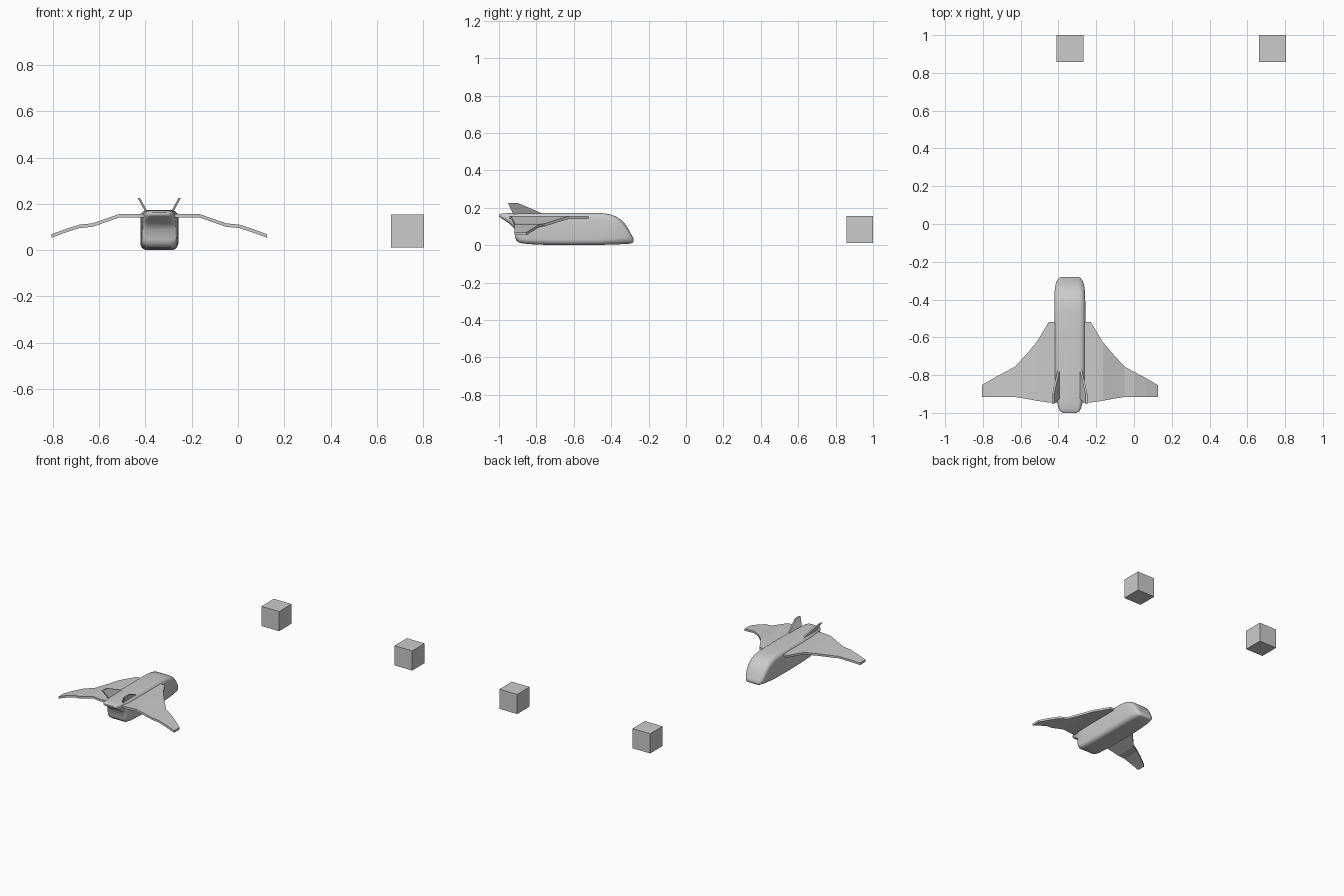
import bpy, bmesh, math

if "Cube" in bpy.data.objects:
    bpy.data.objects.remove(bpy.data.objects["Cube"])

CX = -0.34  # centre line of the glider


def make_object(name, verts, faces, smooth=None):
    mesh = bpy.data.meshes.new(name)
    mesh.from_pydata(verts, [], faces)
    bm = bmesh.new()
    bm.from_mesh(mesh)
    bmesh.ops.recalc_face_normals(bm, faces=bm.faces)
    bm.to_mesh(mesh)
    bm.free()
    obj = bpy.data.objects.new(name, mesh)
    bpy.context.collection.objects.link(obj)
    if smooth:
        bpy.ops.object.select_all(action='DESELECT')
        obj.select_set(True)
        bpy.context.view_layer.objects.active = obj
        bpy.ops.object.shade_smooth_by_angle(angle=math.radians(smooth))
    return obj


def loft(name, rings, smooth=None):
    n = len(rings[0])
    verts = [v for ring in rings for v in ring]
    faces = [(a * n + i, a * n + (i + 1) % n, (a + 1) * n + (i + 1) % n, (a + 1) * n + i)
             for a in range(len(rings) - 1) for i in range(n)]
    last = (len(rings) - 1) * n
    faces += [tuple(range(n)), tuple(range(last, last + n))]
    return make_object(name, verts, faces, smooth)


def rounded_section(y, hw, zb, zt, r, steps=5):
    r = min(r, hw * 0.95, (zt - zb) * 0.48)
    ring = []
    for q, (sx, top) in enumerate([(1, 1), (-1, 1), (-1, 0), (1, 0)]):
        cx = CX + sx * (hw - r)
        cz = zt - r if top else zb + r
        for k in range(steps + 1):
            a = math.pi / 2 * (q + k / steps)
            ring.append((cx + r * math.cos(a), y, cz + r * math.sin(a)))
    return ring


# Fuselage: y, half width, bottom, top, corner radius
stations = [
    (-1.000, .035, .153, .163, .005), (-.992, .050, .146, .167, .010),
    (-.975, .060, .136, .170, .016), (-.945, .067, .116, .171, .022),
    (-.917, .071, .088, .172, .025), (-.914, .071, .045, .172, .025),
    (-.908, .074, .024, .172, .027), (-.890, .077, .012, .172, .028),
    (-.850, .080, .006, .173, .029), (-.740, .082, .001, .173, .030),
    (-.600, .082, .000, .173, .030), (-.460, .082, .001, .172, .030),
    (-.410, .082, .003, .166, .032), (-.375, .081, .004, .154, .034),
    (-.345, .079, .005, .134, .035), (-.320, .075, .006, .106, .035),
    (-.300, .068, .008, .072, .030), (-.287, .058, .011, .047, .018),
    (-.280, .045, .018, .034, .008)]
loft("fuselage", [rounded_section(*s) for s in stations], smooth=50)

# Drooped wing: offset from centre, leading edge y, trailing edge y, height
half = [(.112, -.520, -.945, .148), (.175, -.625, -.936, .148),
        (.232, -.692, -.925, .128), (.290, -.755, -.916, .108),
        (.345, -.785, -.916, .103), (.407, -.818, -.916, .083),
        (.466, -.853, -.916, .061)]
span = [(-d, a, b, z) for d, a, b, z in reversed(half)] + half
T = .0075
loft("wing", [[(CX + d, a, z - T), (CX + d, a, z + T), (CX + d, b, z + T), (CX + d, b, z - T)]
              for d, a, b, z in span])

# Canted twin tail fins: y, outward offset, height
profile = [(-.735, .050, .155), (-.898, .088, .225), (-.952, .088, .225), (-.918, .050, .155)]
for side, label in ((-1, "left"), (1, "right")):
    loft(label + "_tail_fin",
         [[(CX + side * (d + t), y, z) for y, d, z in profile] for t in (-.005, .005)])

# Two loose cubes
for x, label in ((CX, "left"), (.733, "right")):
    bpy.ops.mesh.primitive_cube_add(size=.143, location=(x, .9285, .083))
    bpy.context.object.name = label + "_cube"
